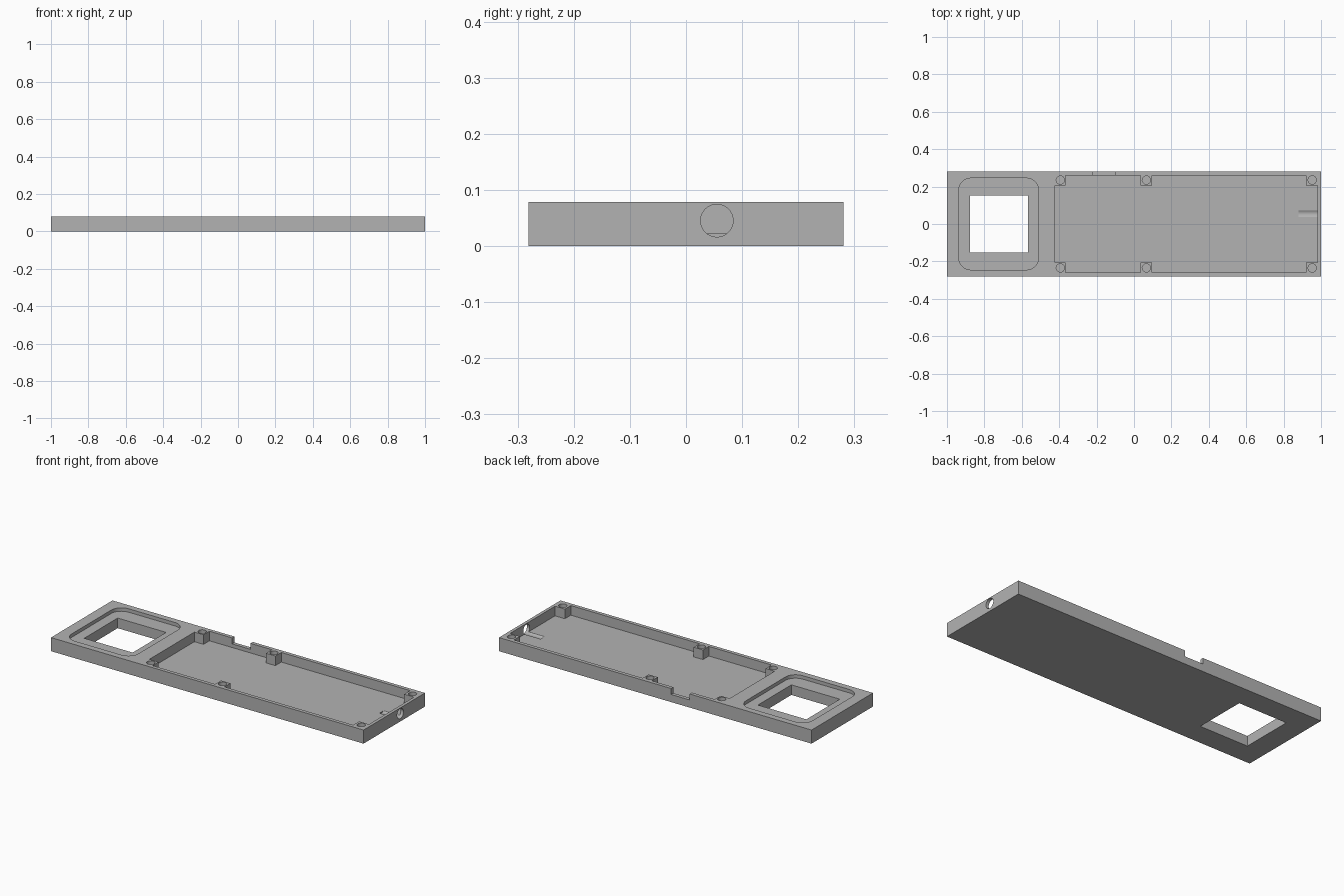
import bpy, bmesh, math
from mathutils import Matrix

old = bpy.data.objects.get("Cube")
if old:
    bpy.data.objects.remove(old, do_unlink=True)

W, D, H = 1.0, 0.281, 0.0786      # half length, half depth, height
FLOOR = 0.023                     # pocket floor level
OVER = 0.02                       # how far cutters overshoot a surface

gray = bpy.data.materials.new("plain gray")
gray.use_nodes = True
color = (0.45, 0.45, 0.45, 1)
gray.diffuse_color = color
gray.node_tree.nodes["Principled BSDF"].inputs["Base Color"].default_value = color


def prism(name, outline, z0, z1):
    """Solid made by extruding a closed plan outline from z0 to z1."""
    bm = bmesh.new()
    face = bm.faces.new([bm.verts.new((x, y, z0)) for x, y in outline])
    top = bmesh.ops.extrude_face_region(bm, geom=[face])["geom"]
    verts = [g for g in top if isinstance(g, bmesh.types.BMVert)]
    bmesh.ops.translate(bm, verts=verts, vec=(0, 0, z1 - z0))
    bmesh.ops.recalc_face_normals(bm, faces=bm.faces)
    return link(name, bm)


def link(name, bm):
    mesh = bpy.data.meshes.new(name)
    bm.to_mesh(mesh)
    bm.free()
    mesh.materials.append(gray)
    obj = bpy.data.objects.new(name, mesh)
    bpy.context.scene.collection.objects.link(obj)
    return obj


def rect(x0, x1, y0, y1):
    return [(x0, y0), (x1, y0), (x1, y1), (x0, y1)]


def rounded_rect(x0, x1, y0, y1, r, steps=10):
    pts = []
    corners = [(x1 - r, y1 - r), (x0 + r, y1 - r), (x0 + r, y0 + r), (x1 - r, y0 + r)]
    for q, (cx, cy) in enumerate(corners):
        for i in range(steps + 1):
            a = math.pi / 2 * (q + i / steps)
            pts.append((cx + r * math.cos(a), cy + r * math.sin(a)))
    return pts


def cylinder(name, r, length, matrix):
    bm = bmesh.new()
    bmesh.ops.create_cone(bm, cap_ends=True, segments=40, radius1=r, radius2=r,
                          depth=length, matrix=matrix)
    return link(name, bm)


def cut(target, cutter):
    """Subtract the cutter from the target, then discard the cutter."""
    cutter.hide_render = True
    mod = target.modifiers.new("cut", 'BOOLEAN')
    mod.operation, mod.solver, mod.object = 'DIFFERENCE', 'EXACT', cutter
    bpy.ops.object.select_all(action='DESELECT')
    bpy.context.view_layer.objects.active = target
    target.select_set(True)
    bpy.ops.object.modifier_apply(modifier=mod.name)
    bpy.data.objects.remove(cutter, do_unlink=True)


# Main slab
case = prism("enclosure_base", rect(-W, W, -D, D), 0, H)

# Rounded shallow recess with a square window through it
cut(case, prism("recess_cutter", rounded_rect(-0.937, -0.51, -0.245, 0.245, 0.065),
                H - 0.02, H + OVER))
cut(case, prism("window_cutter", rect(-0.877, -0.567, -0.153, 0.153), -OVER, H + OVER))

# Large pocket whose outline steps around six screw bosses
x0, x1, edge, inner = -0.423, 0.982, 0.26, 0.206
side = [(x0, inner), (-0.365, inner), (-0.365, edge), (0.036, edge), (0.036, inner),
        (0.095, inner), (0.095, edge), (0.919, edge), (0.919, inner), (x1, inner)]
outline = side + [(x, -y) for x, y in reversed(side)]
cut(case, prism("pocket_cutter", outline, FLOOR, H + OVER))

# Blind screw holes in the bosses
depth = 0.04
for x in (-0.394, 0.066, 0.953):
    for y in (-0.235, 0.235):
        place = Matrix.Translation((x, y, H - depth / 2 + OVER / 2))
        cut(case, cylinder("screw_cutter", 0.022, depth + OVER, place))

# Notch in the back wall
cut(case, prism("notch_cutter", rect(-0.22, -0.102, edge - 0.01, D + OVER), 0.044, H + OVER))

# Round cable port through the end wall, grooving the pocket floor
port = Matrix.Translation((0.95, 0.055, 0.0455)) @ Matrix.Rotation(math.pi / 2, 4, 'Y')
cut(case, cylinder("port_cutter", 0.029, 0.14, port))

# Smooth the round parts, keep the edges sharp
bpy.ops.object.select_all(action='DESELECT')
bpy.context.view_layer.objects.active = case
case.select_set(True)
bpy.ops.object.shade_smooth_by_angle(angle=math.radians(30))
